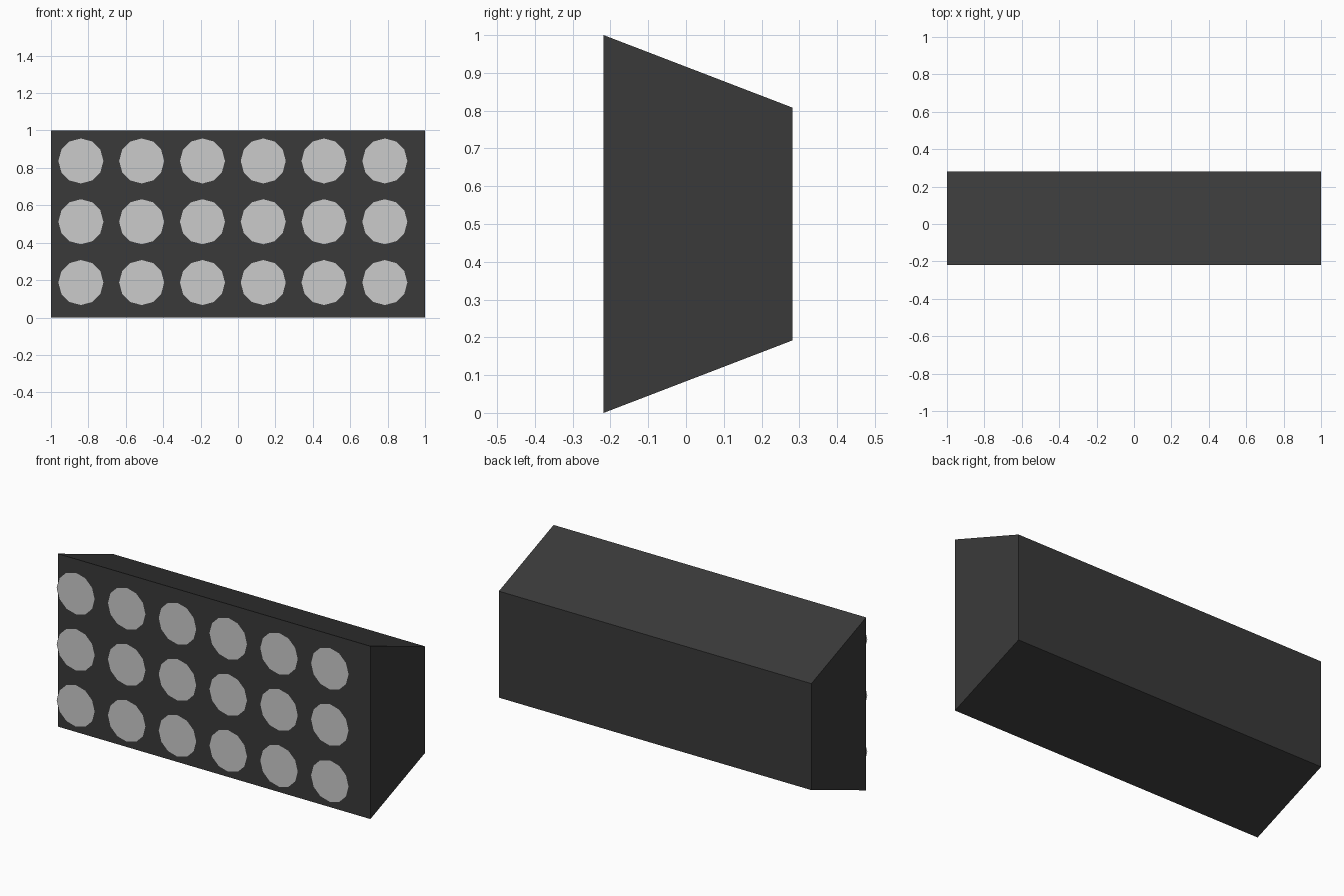
import bpy, bmesh
from math import cos, sin, tau

if "Cube" in bpy.data.objects:
    bpy.data.objects.remove(bpy.data.objects["Cube"])


def make_object(name, build):
    mesh = bpy.data.meshes.new(name)
    bm = bmesh.new()
    build(bm)
    bm.to_mesh(mesh)
    bm.free()
    obj = bpy.data.objects.new(name, mesh)
    bpy.context.collection.objects.link(obj)
    return obj


# Housing: tapered side profile extruded across the width
def housing(bm):
    profile = [(-0.218, 0), (-0.218, 1), (0.282, 0.808), (0.282, 0.192)]
    face = bm.faces.new([bm.verts.new((-1, y, z)) for y, z in profile])
    result = bmesh.ops.extrude_face_region(bm, geom=[face])
    verts = [v for v in result["geom"] if isinstance(v, bmesh.types.BMVert)]
    bmesh.ops.translate(bm, verts=verts, vec=(2, 0, 0))
    bmesh.ops.recalc_face_normals(bm, faces=bm.faces)


# Lamp lenses: flat 12-sided discs floating just ahead of the housing
def lenses(bm):
    sides, radius, pitch = 12, 0.123, 0.325
    for col in range(6):
        for row in range(3):
            cx, cz = -0.84 + col * pitch, 0.187 + row * pitch
            bm.faces.new([bm.verts.new((cx + radius * sin(-tau * i / sides),
                                        -0.282,
                                        cz + radius * cos(tau * i / sides)))
                          for i in range(sides)])
    bmesh.ops.recalc_face_normals(bm, faces=bm.faces)
    for f in bm.faces:
        f.normal_update()
        if f.normal.y > 0:
            f.normal_flip()


body = make_object("housing", housing)
dark = bpy.data.materials.new("dark_housing")
dark.diffuse_color = (0.042, 0.042, 0.042, 1)
dark.use_nodes = True
dark.node_tree.nodes["Principled BSDF"].inputs["Base Color"].default_value = dark.diffuse_color
body.data.materials.append(dark)

make_object("lamp_lenses", lenses)
